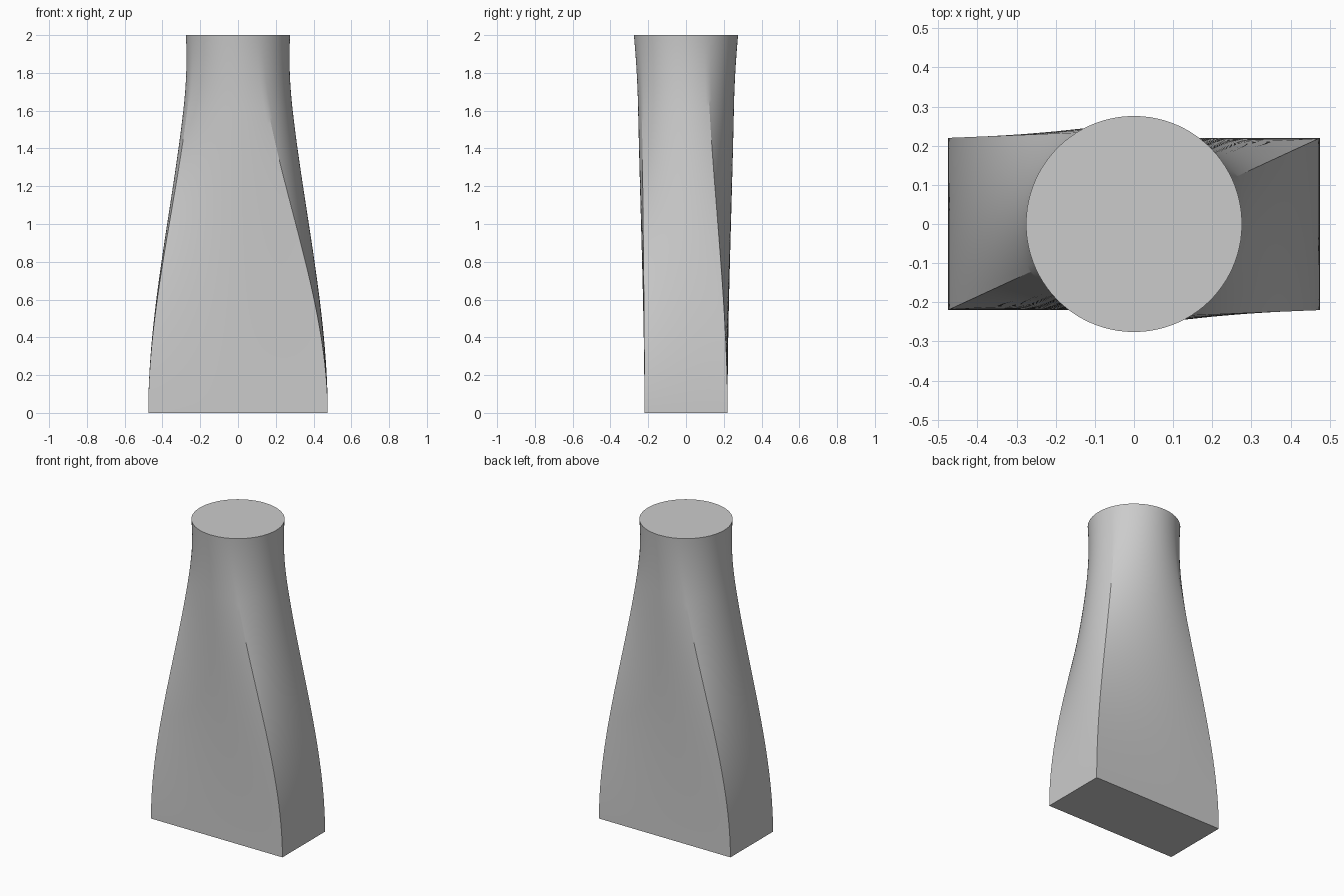
import bpy
import bmesh
import math
from mathutils import Vector

cube = bpy.data.objects.get("Cube")
if cube:
    bpy.data.objects.remove(cube)

HALF_X, HALF_Y, HEIGHT = 0.475, 0.22, 2.0
NECK_R, FLARE = 0.259, 0.017
SIDE_STEPS, LEVELS = 24, 64

corners = [Vector(c) for c in ((HALF_X, HALF_Y), (-HALF_X, HALF_Y),
                               (-HALF_X, -HALF_Y), (HALF_X, -HALF_Y))]
start_angle = math.atan2(HALF_Y, HALF_X)


def section(t):
    """Cross-section at height fraction t, each side easing into a quarter circle."""
    blend = 2.7 * t ** 2 - 1.7 * t ** 3
    radius = NECK_R + FLARE * max(0, (t - 0.8) / 0.2) ** 2
    points = []
    for side in range(4):
        for step in range(SIDE_STEPS):
            u = step / SIDE_STEPS
            flat = corners[side].lerp(corners[(side + 1) % 4], u)
            a = start_angle + (side + u) * math.pi / 2
            arc = Vector((math.cos(a), math.sin(a))) * radius
            points.append(flat.lerp(arc, blend).to_3d() + Vector((0, 0, t * HEIGHT)))
    return points


# Lofted body with closed ends
bm = bmesh.new()
rings = [[bm.verts.new(p) for p in section(i / LEVELS)] for i in range(LEVELS + 1)]
for low, high in zip(rings, rings[1:]):
    for i in range(len(low)):
        j = (i + 1) % len(low)
        bm.faces.new((low[i], low[j], high[j], high[i]))
bm.faces.new(rings[-1])
bm.faces.new(rings[0][::-1])

mesh = bpy.data.meshes.new("lofted_transition")
bm.to_mesh(mesh)
bm.free()
body = bpy.data.objects.new("lofted_transition", mesh)
bpy.context.collection.objects.link(body)

# Plain grey finish
grey = bpy.data.materials.new("light_grey")
grey.use_nodes = True
grey.diffuse_color = (0.6, 0.6, 0.6, 1)
grey.node_tree.nodes["Principled BSDF"].inputs["Base Color"].default_value = (0.6, 0.6, 0.6, 1)
mesh.materials.append(grey)

# Smooth walls, crisp corners and rims
bpy.ops.object.select_all(action='DESELECT')
body.select_set(True)
bpy.context.view_layer.objects.active = body
bpy.ops.object.shade_smooth_by_angle(angle=math.radians(20))
